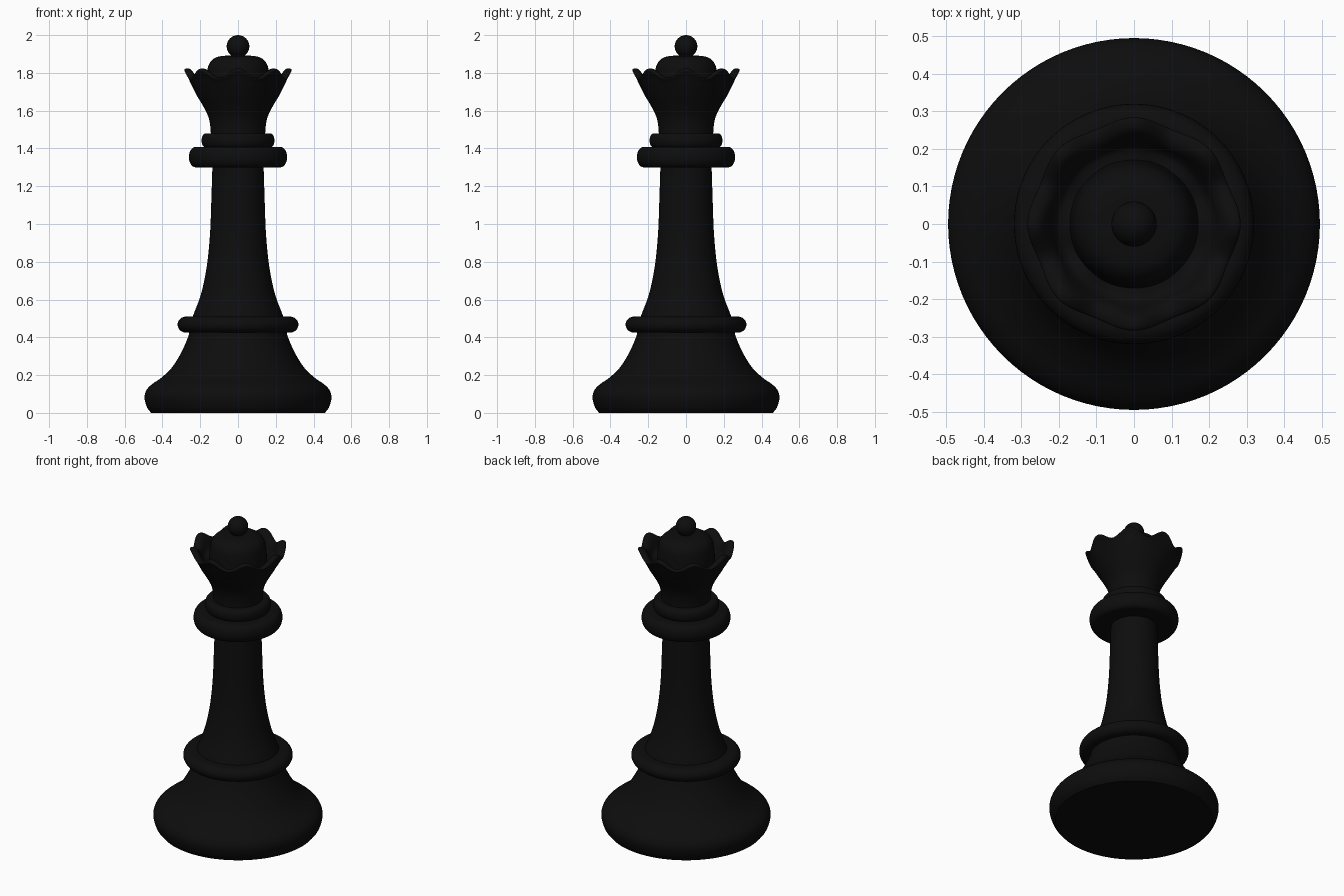
import bpy
import math
from mathutils import Vector

if "Cube" in bpy.data.objects:
    bpy.data.objects.remove(bpy.data.objects["Cube"])

black = bpy.data.materials.new("soft black")
black.diffuse_color = (0.004, 0.004, 0.004, 1)
black.use_nodes = True
black.node_tree.nodes["Principled BSDF"].inputs["Base Color"].default_value = black.diffuse_color


def smooth_curve(points, steps=4):
    """Catmull-Rom curve through (radius, height) points."""
    p = [Vector(q) for q in points]
    p = [2 * p[0] - p[1]] + p + [2 * p[-1] - p[-2]]
    out = []
    for i in range(1, len(p) - 2):
        a, b, c, d = p[i - 1:i + 3]
        for s in range(steps):
            t = s / steps
            out.append(0.5 * (2 * b + (c - a) * t + (2 * a - 5 * b + 4 * c - d) * t ** 2
                              + (3 * b - a - 3 * c + d) * t ** 3))
    out.append(p[-2])
    return [(max(q.x, 0.001), q.y) for q in out]


def lathe(name, profile, segments=96, shape=None):
    """Turn a profile around z; shape(r, z, angle) may bend the rings."""
    verts, faces = [], []
    n = segments
    for r, z in profile:
        for k in range(n):
            a = 2 * math.pi * k / n
            rr, zz = shape(r, z, a) if shape else (r, z)
            verts.append((rr * math.cos(a), rr * math.sin(a), zz))
    for i in range(len(profile) - 1):
        for k in range(n):
            j = (k + 1) % n
            faces.append((i * n + k, i * n + j, (i + 1) * n + j, (i + 1) * n + k))
    # Close both ends
    faces.append(tuple(reversed(range(n))))
    faces.append(tuple(range((len(profile) - 1) * n, len(profile) * n)))
    mesh = bpy.data.meshes.new(name)
    mesh.from_pydata(verts, [], faces)
    mesh.materials.append(black)
    obj = bpy.data.objects.new(name, mesh)
    bpy.context.collection.objects.link(obj)
    bpy.ops.object.select_all(action='DESELECT')
    obj.select_set(True)
    bpy.context.view_layer.objects.active = obj
    bpy.ops.object.shade_smooth_by_angle(angle=math.radians(40))
    return obj


def rounded_ring(name, radius, core, z0, z1, bulge):
    """Disc with a rounded outer edge."""
    mid, half = (z0 + z1) / 2, (z1 - z0) / 2
    arc = []
    for i in range(13):
        t = -math.pi / 2 + math.pi * i / 12
        arc.append((radius - bulge + bulge * math.cos(t), mid + half * math.sin(t)))
    lathe(name, [(core, z0)] + arc + [(core, z1)])


# Base foot
lathe("base", smooth_curve([(0.46, 0), (0.482, 0.03), (0.495, 0.08), (0.485, 0.12),
                            (0.455, 0.152), (0.405, 0.187), (0.35, 0.24),
                            (0.30, 0.32), (0.265, 0.40), (0.255, 0.44)]))

# Lower ring, stem, collar and neck ring
rounded_ring("lower_ring", 0.32, 0.20, 0.425, 0.51, 0.045)
lathe("stem", smooth_curve([(0.25, 0.47), (0.236, 0.52), (0.205, 0.60), (0.183, 0.68),
                            (0.162, 0.80), (0.148, 0.95), (0.142, 1.10), (0.135, 1.32)]))
rounded_ring("collar", 0.26, 0.10, 1.30, 1.408, 0.035)
rounded_ring("neck_ring", 0.193, 0.10, 1.405, 1.48, 0.022)


# Crown cup with eight rounded points
def scallop(r, z, a):
    w = min(max((z - 1.70) / 0.12, 0), 1) * (1 - math.cos(8 * a)) / 2
    return r - 0.014 * w, z - 0.05 * w


lathe("crown", smooth_curve([(0.143, 1.46), (0.147, 1.52), (0.158, 1.57), (0.185, 1.625),
                             (0.218, 1.68), (0.246, 1.735), (0.269, 1.785),
                             (0.284, 1.812), (0.275, 1.823), (0.252, 1.82),
                             (0.232, 1.795), (0.212, 1.75), (0.185, 1.73), (0.10, 1.73)]),
      segments=128, shape=scallop)

# Dome inside the crown
lathe("dome", smooth_curve([(0.172, 1.71), (0.168, 1.76), (0.163, 1.81), (0.154, 1.845),
                            (0.132, 1.873), (0.10, 1.887), (0.05, 1.892), (0.002, 1.893)]))

# Ball finial
lathe("finial", [(max(0.06 * math.sin(math.pi * i / 24), 0.0005),
                  1.94 - 0.06 * math.cos(math.pi * i / 24)) for i in range(25)], segments=48)
